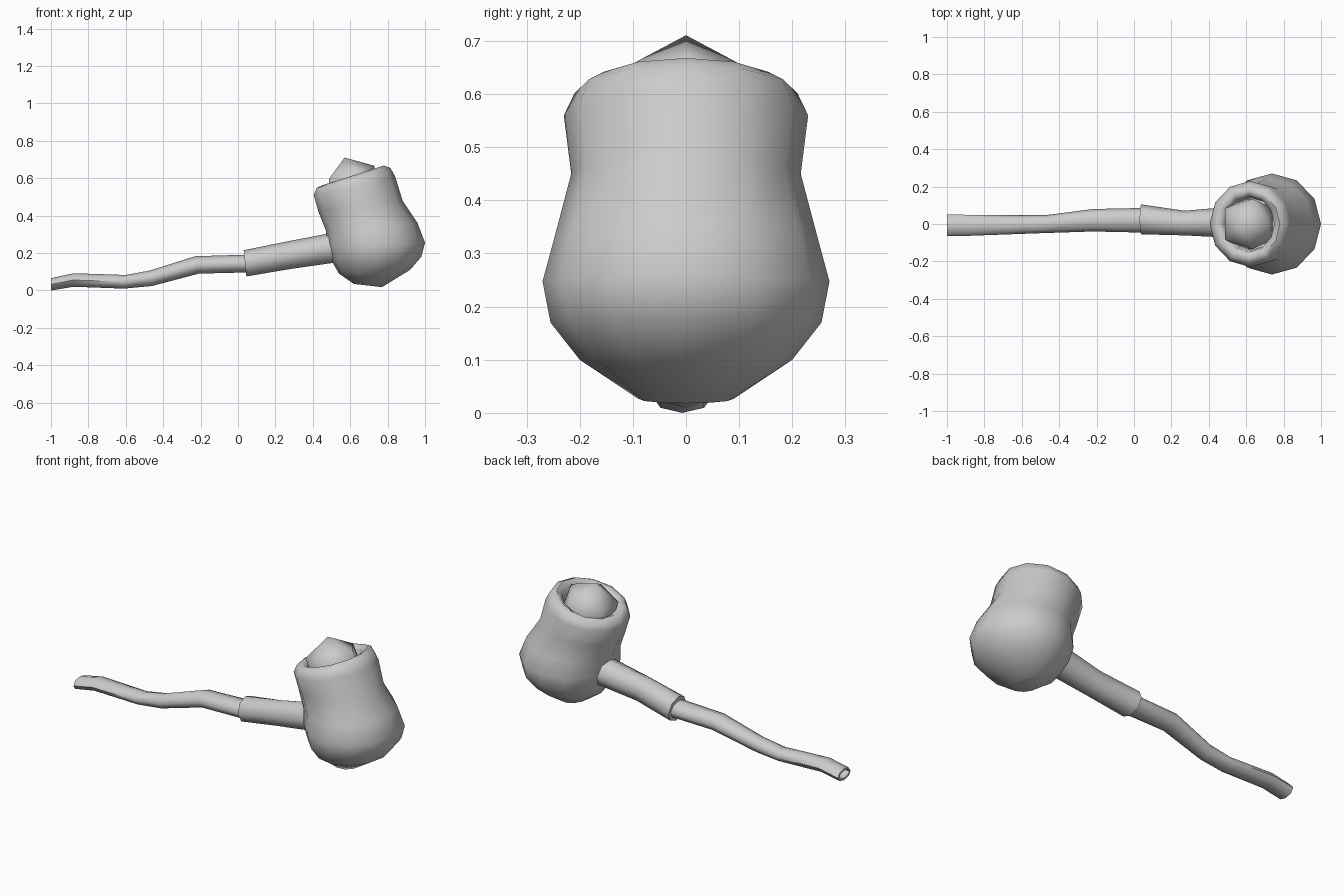
import bpy, bmesh, math
from mathutils import Vector

if "Cube" in bpy.data.objects:
    bpy.data.objects.remove(bpy.data.objects["Cube"], do_unlink=True)

GREY = (0.6, 0.6, 0.6, 1)
grey = bpy.data.materials.new("plain grey")
grey.use_nodes = True
grey.diffuse_color = GREY
grey.node_tree.nodes["Principled BSDF"].inputs["Base Color"].default_value = GREY


def finish(bm, name, angle):
    """Turn a bmesh into a smooth-shaded grey object."""
    bmesh.ops.recalc_face_normals(bm, faces=bm.faces)
    mesh = bpy.data.meshes.new(name)
    bm.to_mesh(mesh)
    bm.free()
    mesh.materials.append(grey)
    obj = bpy.data.objects.new(name, mesh)
    bpy.context.collection.objects.link(obj)
    bpy.ops.object.select_all(action="DESELECT")
    obj.select_set(True)
    bpy.context.view_layer.objects.active = obj
    bpy.ops.object.shade_smooth_by_angle(angle=math.radians(angle))
    return obj


def loft(name, rings, sides, angle):
    """Skin elliptical rings: two opposite points (x, z), centre y, half width."""
    bm = bmesh.new()
    loops = []
    for x0, z0, x1, z1, yc, width in rings:
        a, b = Vector((x0, yc, z0)), Vector((x1, yc, z1))
        mid, half = (a + b) / 2, (b - a) / 2
        side = Vector((0, width, 0))
        turns = [math.tau * i / sides for i in range(sides)]
        loops.append([bm.verts.new(mid + half * math.cos(t) + side * math.sin(t))
                      for t in turns])
    for lo, hi in zip(loops, loops[1:]):
        for i in range(sides):
            j = (i + 1) % sides
            bm.faces.new((lo[i], lo[j], hi[j], hi[i]))
    bm.faces.new(loops[0])
    bm.faces.new(loops[-1])
    return finish(bm, name, angle)


# Bowl: rounded base, waist, rolled rim, then down into the chamber
loft("bowl", [
    (0.62, 0.035, 0.77, 0.018, 0, 0.09),
    (0.54, 0.09, 0.92, 0.11, 0, 0.20),
    (0.50, 0.16, 0.98, 0.18, 0, 0.255),
    (0.475, 0.24, 1.00, 0.255, 0, 0.27),
    (0.47, 0.32, 0.96, 0.36, 0, 0.245),
    (0.43, 0.42, 0.88, 0.48, 0, 0.216),
    (0.405, 0.51, 0.84, 0.61, 0, 0.23),
    (0.42, 0.548, 0.815, 0.655, 0, 0.21),
    (0.45, 0.562, 0.78, 0.668, 0, 0.18),
    (0.48, 0.55, 0.75, 0.642, 0, 0.15),
    (0.50, 0.48, 0.755, 0.56, 0, 0.14),
], 12, 60)

# Faceted filling standing out of the chamber
bm = bmesh.new()
bmesh.ops.create_icosphere(bm, subdivisions=1, radius=0.157)
tilt = Vector((0, 0, 1)).rotation_difference(Vector((-0.28, 0, 0.96)))
bmesh.ops.rotate(bm, verts=bm.verts, matrix=tilt.to_matrix())
bmesh.ops.translate(bm, verts=bm.verts, vec=(0.614, 0, 0.56))
finish(bm, "filling", 60)

# Shank joining the bowl
loft("shank", [
    (0.045, 0.075, 0.03, 0.215, 0.025, 0.08),
    (0.28, 0.115, 0.26, 0.262, 0.005, 0.066),
    (0.56, 0.155, 0.54, 0.315, 0.01, 0.085),
], 8, 60)

# Curved stem with a flattened, hollow mouth end
loft("stem", [
    (-0.96, 0.018, -0.96, 0.06, -0.007, 0.04),
    (-1.00, 0.012, -1.00, 0.055, -0.007, 0.045),
    (-1.00, 0.00, -1.00, 0.066, -0.007, 0.058),
    (-0.88, 0.02, -0.88, 0.092, -0.007, 0.056),
    (-0.61, 0.01, -0.60, 0.083, -0.003, 0.05),
    (-0.46, 0.024, -0.47, 0.107, 0, 0.048),
    (-0.21, 0.09, -0.23, 0.183, 0.02, 0.06),
    (0.06, 0.097, 0.06, 0.192, 0.02, 0.066),
], 8, 60)
